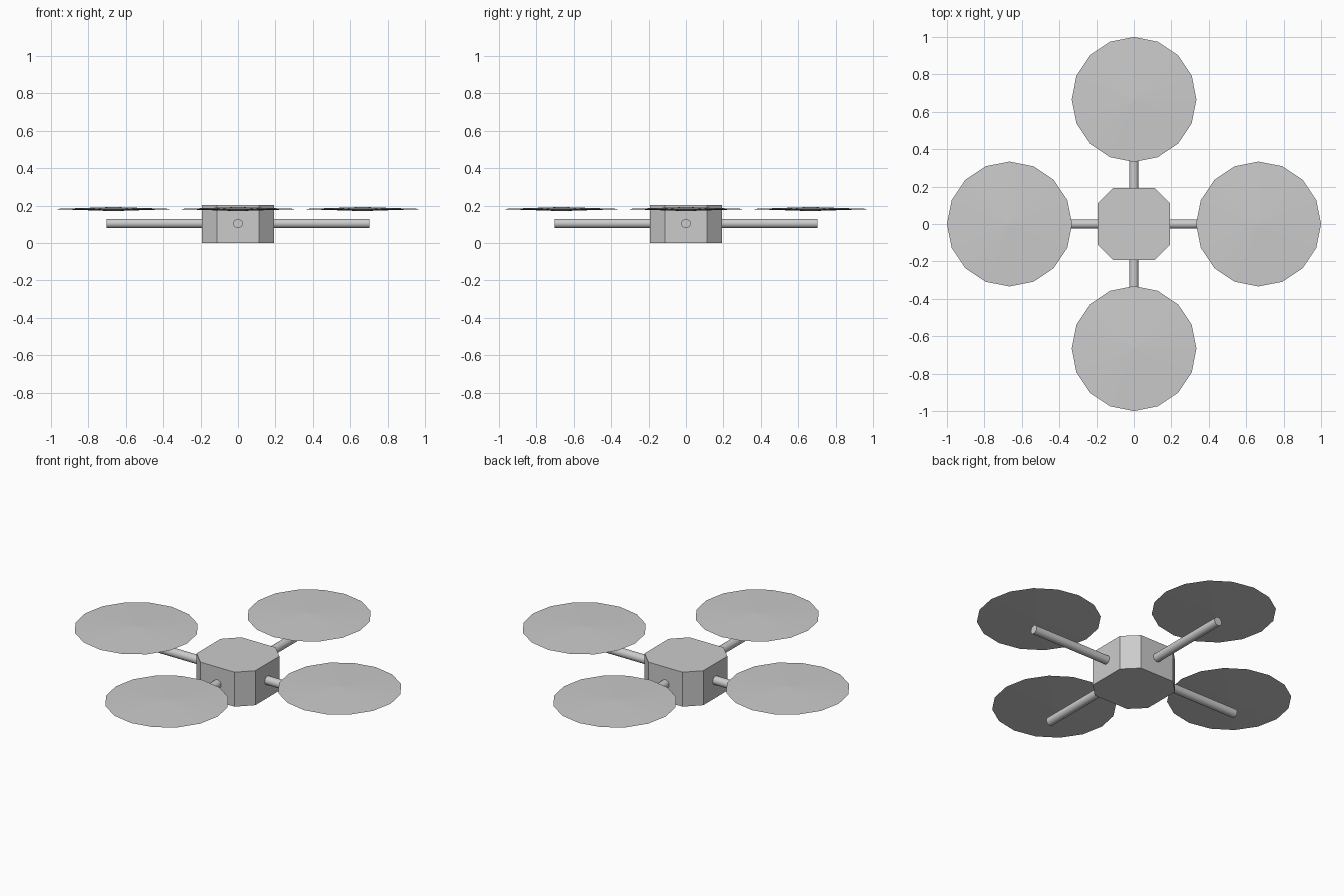
import bpy, bmesh
from math import pi, cos, sin
from mathutils import Matrix

if "Cube" in bpy.data.objects:
    bpy.data.objects.remove(bpy.data.objects["Cube"])

GREY = (0.6, 0.6, 0.6, 1)
grey = bpy.data.materials.new("plain grey")
grey.use_nodes = True
grey.diffuse_color = GREY
grey.node_tree.nodes["Principled BSDF"].inputs["Base Color"].default_value = GREY


def finish(name, bm, smooth=False):
    bmesh.ops.recalc_face_normals(bm, faces=bm.faces)
    mesh = bpy.data.meshes.new(name)
    bm.to_mesh(mesh)
    bm.free()
    mesh.materials.append(grey)
    obj = bpy.data.objects.new(name, mesh)
    bpy.context.collection.objects.link(obj)
    if smooth:
        bpy.ops.object.select_all(action="DESELECT")
        obj.select_set(True)
        bpy.context.view_layer.objects.active = obj
        bpy.ops.object.shade_smooth_by_angle(angle=pi / 6)
    return obj


# Body: box with its four upright edges cut off
HALF, HEIGHT, CUT = 0.192, 0.204, 0.08
bm = bmesh.new()
bmesh.ops.create_cube(bm, size=1, matrix=Matrix.Translation((0, 0, HEIGHT / 2))
                      @ Matrix.Diagonal((2 * HALF, 2 * HALF, HEIGHT, 1)))
upright = [e for e in bm.edges if abs(e.verts[0].co.z - e.verts[1].co.z) > 0.1]
bmesh.ops.bevel(bm, geom=upright, offset=CUT, segments=1, affect="EDGES")
finish("body", bm)


# Arm: round rod running outward along +x
def add_arm(name, turn):
    start, end = 0.15, 0.702
    bm = bmesh.new()
    place = (turn @ Matrix.Translation(((start + end) / 2, 0, 0.105))
             @ Matrix.Rotation(pi / 2, 4, "Y"))
    bmesh.ops.create_cone(bm, cap_ends=True, segments=16, radius1=0.025,
                          radius2=0.025, depth=end - start, matrix=place)
    finish(name, bm, smooth=True)


# Rotor: thin sixteen-sided disc, slightly raised at the middle on both sides
def add_rotor(name, turn):
    sides, radius, bulge = 16, 0.334, 0.011
    place = turn @ Matrix.Translation((0.666, 0, 0.182))
    bm = bmesh.new()
    rim = [bm.verts.new((radius * cos(2 * pi * i / sides),
                         radius * sin(2 * pi * i / sides), 0))
           for i in range(sides)]
    for height in (bulge, -bulge):
        middle = bm.verts.new((0, 0, height))
        for i in range(sides):
            bm.faces.new((rim[i - 1], rim[i], middle))
    bm.transform(place)
    finish(name, bm)


for i, side in enumerate(("left", "back", "right", "front")):
    turn = Matrix.Rotation(i * pi / 2, 4, "Z")
    add_arm(side + "_arm", turn)
    add_rotor(side + "_rotor", turn)
